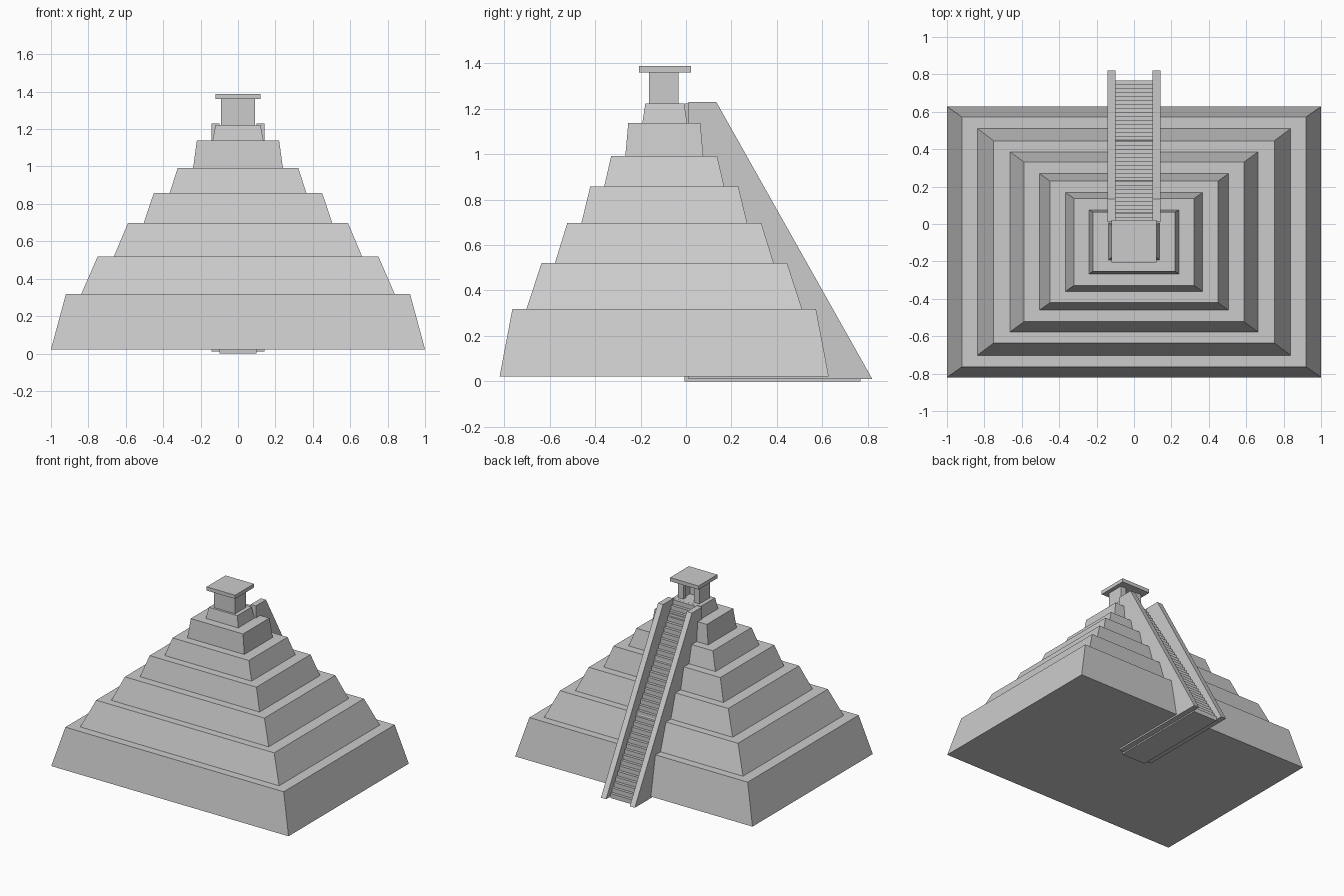
import bpy, bmesh

if "Cube" in bpy.data.objects:
    bpy.data.objects.remove(bpy.data.objects["Cube"])

stone = bpy.data.materials.new("grey stone")
stone.diffuse_color = (0.6, 0.6, 0.6, 1)
stone.use_nodes = True
stone.node_tree.nodes["Principled BSDF"].inputs["Base Color"].default_value = stone.diffuse_color


def make(name, bm):
    bmesh.ops.recalc_face_normals(bm, faces=bm.faces)
    me = bpy.data.meshes.new(name)
    bm.to_mesh(me)
    bm.free()
    me.materials.append(stone)
    ob = bpy.data.objects.new(name, me)
    bpy.context.collection.objects.link(ob)


def frustum(name, lo, hi):
    """Block between two rectangles, each (half_x, y0, y1, z)."""
    bm = bmesh.new()
    rings = [[bm.verts.new(p) for p in ((-x, a, z), (x, a, z), (x, b, z), (-x, b, z))]
             for x, a, b, z in (lo, hi)]
    bm.faces.new(rings[0])
    bm.faces.new(rings[1])
    for i in range(4):
        j = (i + 1) % 4
        bm.faces.new((rings[0][i], rings[0][j], rings[1][j], rings[1][i]))
    make(name, bm)


def extrude(name, pts, axis, a, b):
    """Prism: (y, z) profile along x, or (x, y) profile along z."""
    bm = bmesh.new()
    place = (lambda p: (a, *p)) if axis == "x" else (lambda p: (*p, a))
    face = bm.faces.new([bm.verts.new(place(p)) for p in pts])
    geo = bmesh.ops.extrude_face_region(bm, geom=[face])["geom"]
    move = (b - a, 0, 0) if axis == "x" else (0, 0, b - a)
    bmesh.ops.translate(bm, vec=move,
                        verts=[v for v in geo if isinstance(v, bmesh.types.BMVert)])
    make(name, bm)


# stepped pyramid: z0, z1, then half x / y0 / y1 of bottom and of top
tiers = [
    (0.022, 0.318, 1.0, -0.82, 0.628, 0.92, -0.764, 0.572),
    (0.318, 0.52, 0.838, -0.702, 0.511, 0.75, -0.636, 0.445),
    (0.52, 0.698, 0.663, -0.577, 0.386, 0.588, -0.522, 0.331),
    (0.698, 0.858, 0.504, -0.460, 0.269, 0.45, -0.421, 0.230),
    (0.858, 0.992, 0.366, -0.360, 0.168, 0.322, -0.329, 0.137),
    (0.992, 1.138, 0.24, -0.267, 0.076, 0.22, -0.254, 0.063),
    (1.138, 1.222, 0.136, -0.192, 0.005, 0.12, -0.179, -0.008),
]
for i, (z0, z1, bx, b0, b1, tx, t0, t1) in enumerate(tiers):
    frustum(f"tier_{i + 1}", (bx, b0, b1, z0), (tx, t0, t1, z1))

# staircase as one stepped profile
N, Y0, Y1, TOP = 36, 0.768, -0.007, 1.222
run, rise = (Y0 - Y1) / N, TOP / N
steps = [(Y1, 0), (Y0, 0)]
for i in range(N):
    steps += [(Y0 - i * run, (i + 1) * rise), (Y0 - (i + 1) * run, (i + 1) * rise)]
extrude("staircase", steps, "x", -0.1, 0.1)

# sloping side rails
rail = [(0.01, 0.01), (0.82, 0.01), (0.133, 1.23), (0.01, 1.23)]
for side, name in ((-1, "left_rail"), (1, "right_rail")):
    extrude(name, rail, "x", side * 0.1, side * 0.143)

# temple with a doorway facing the stairs, and its flat roof
walls = [(-0.09, -0.162), (0.09, -0.162), (0.09, -0.034), (0.045, -0.034), (0.045, -0.065),
         (0.06, -0.065), (0.06, -0.132), (-0.06, -0.132), (-0.06, -0.065), (-0.045, -0.065),
         (-0.045, -0.034), (-0.09, -0.034)]
extrude("temple_walls", walls, "z", 1.222, 1.36)
frustum("temple_roof", (0.12, -0.206, 0.021, 1.36), (0.12, -0.206, 0.021, 1.388))
